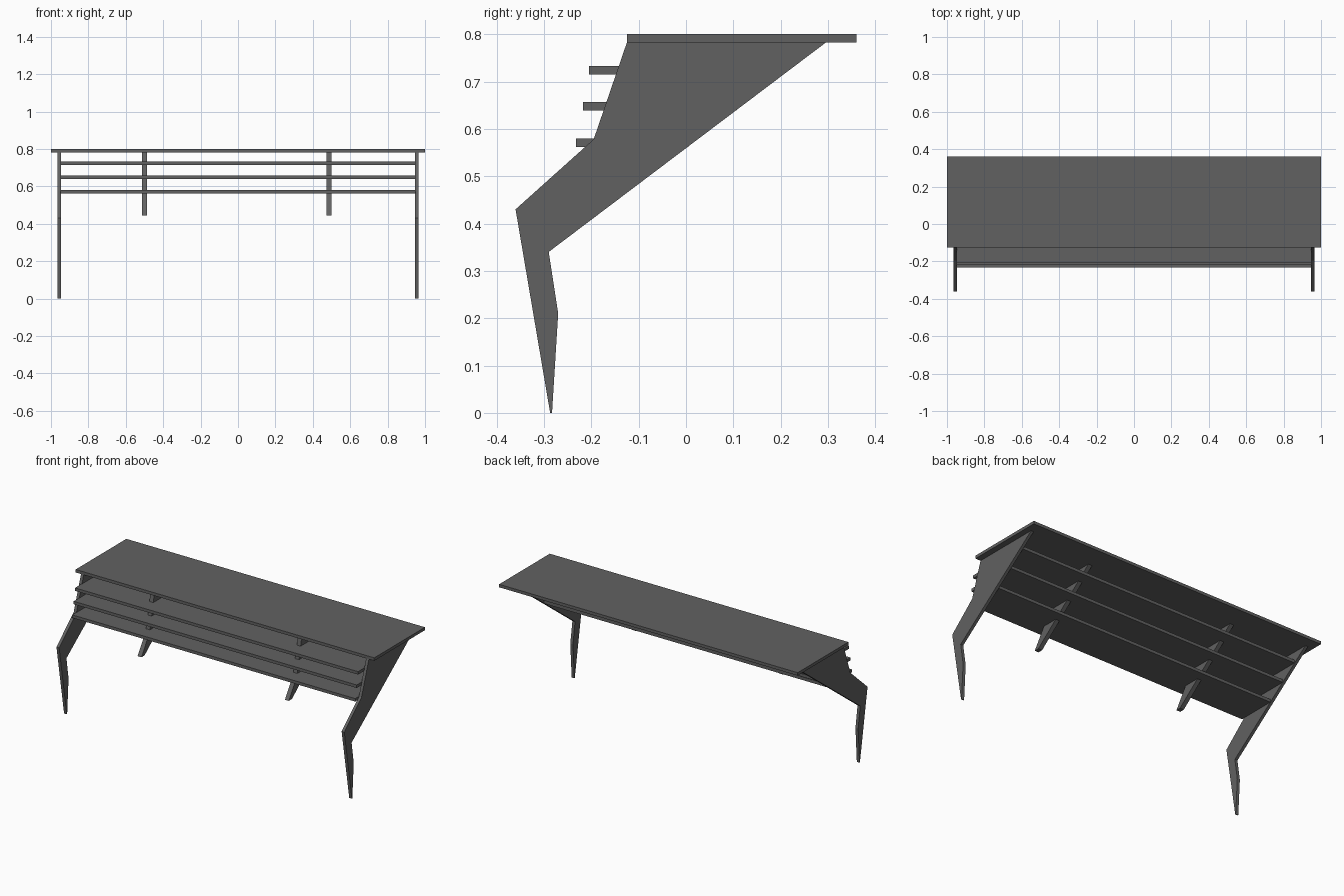
import bpy
import bmesh

if "Cube" in bpy.data.objects:
    bpy.data.objects.remove(bpy.data.objects["Cube"])

# Dark grey finish shared by every part
dark = bpy.data.materials.new("dark_grey")
dark.diffuse_color = (0.12, 0.12, 0.12, 1)
dark.use_nodes = True
dark.node_tree.nodes["Principled BSDF"].inputs["Base Color"].default_value = dark.diffuse_color


def prism(name, profile, x0, x1):
    """Extrude a closed (y, z) profile along x from x0 to x1."""
    bm = bmesh.new()
    face = bm.faces.new([bm.verts.new((x0, y, z)) for y, z in profile])
    ext = bmesh.ops.extrude_face_region(bm, geom=[face])
    verts = [g for g in ext["geom"] if isinstance(g, bmesh.types.BMVert)]
    bmesh.ops.translate(bm, verts=verts, vec=(x1 - x0, 0, 0))
    # the start cap is replaced by the moved one, so close it again if needed
    bmesh.ops.holes_fill(bm, edges=[e for e in bm.edges if e.is_boundary])
    bmesh.ops.recalc_face_normals(bm, faces=bm.faces)
    mesh = bpy.data.meshes.new(name)
    bm.to_mesh(mesh)
    bm.free()
    mesh.materials.append(dark)
    obj = bpy.data.objects.new(name, mesh)
    bpy.context.collection.objects.link(obj)
    return obj


def board(name, half_width, y0, y1, z0, z1):
    return prism(name, [(y0, z0), (y1, z0), (y1, z1), (y0, z1)], -half_width, half_width)


# Table top
board("table_top", 1.0, -0.125, 0.36, 0.782, 0.80)

# Three shelves, each ending at the slanted rear edge of the side panels
for name, front, back, z in (("upper_shelf", -0.205, 0.206, 0.715),
                             ("middle_shelf", -0.218, 0.107, 0.639),
                             ("lower_shelf", -0.232, 0.005, 0.562)):
    board(name, 0.948, front, back, z, z + 0.018)

# Side panels that run down into bent, pointed legs
panel = [(-0.125, 0.782), (0.295, 0.782), (-0.29, 0.34), (-0.27, 0.21),
         (-0.283, 0.0), (-0.287, 0.0), (-0.36, 0.43), (-0.195, 0.578)]
# Inner brackets supporting the shelves
bracket = [(-0.105, 0.782), (0.217, 0.782), (-0.198, 0.445),
           (-0.228, 0.445), (-0.15, 0.565)]

for side, x in (("left", -0.955), ("right", 0.955)):
    prism(side + "_leg_panel", panel, x - 0.009, x + 0.009)
for side, x in (("left", -0.50), ("right", 0.487)):
    prism(side + "_bracket", bracket, x - 0.013, x + 0.013)
